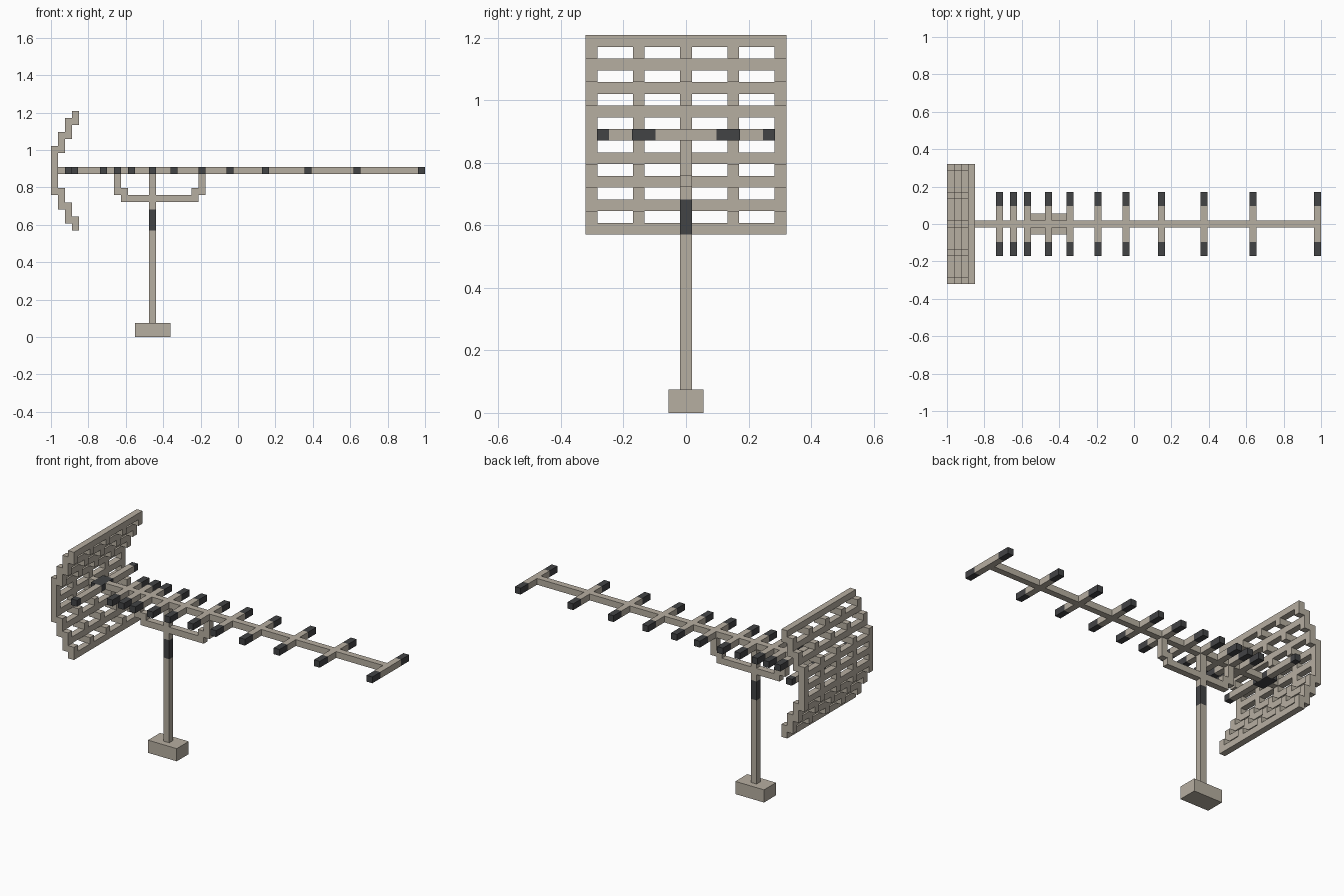
import bpy
import bmesh
from mathutils import Matrix, Vector

cube = bpy.data.objects.get("Cube")
if cube:
    bpy.data.objects.remove(cube, do_unlink=True)

U = 0.0375            # thickness of every bar
H = U / 2
BOOM_Z = 0.889        # centre height of the boom
LEFT = -1.0           # rear face of the reflector


def make_material(name, rgb):
    mat = bpy.data.materials.new(name)
    mat.use_nodes = True
    mat.diffuse_color = (*rgb, 1)
    mat.node_tree.nodes["Principled BSDF"].inputs["Base Color"].default_value = (*rgb, 1)
    return mat


TAN = make_material("warm grey metal", (0.47, 0.425, 0.355))
DARK = make_material("dark rubber", (0.055, 0.057, 0.06))


def blocks(name, boxes, mat):
    """One object from boxes given as (x range, y range, z range)."""
    bm = bmesh.new()
    for box in boxes:
        centre = Vector([(a + b) / 2 for a, b in box])
        size = [b - a for a, b in box]
        bmesh.ops.create_cube(bm, size=1,
                              matrix=Matrix.Translation(centre) @ Matrix.Diagonal((*size, 1)))
    mesh = bpy.data.meshes.new(name)
    bm.to_mesh(mesh)
    bm.free()
    mesh.materials.append(mat)
    obj = bpy.data.objects.new(name, mesh)
    bpy.context.collection.objects.link(obj)


def around(c, half=H):
    return (c - half, c + half)


def both_sides(x, y0, y1, z):
    return [(x, (y0, y1), z), (x, (-y1, -y0), z)]


MID = around(0)
BOOM = around(BOOM_Z)

# Base and mast with its dark sleeve
MAST_X = -0.456
mast = around(MAST_X)
blocks("base", [(around(MAST_X, 0.094), around(0, 0.056), (0, 0.075))], TAN)
blocks("mast", [(mast, MID, (0.075, 0.57)), (mast, MID, (0.682, BOOM[0]))], TAN)
blocks("mast_sleeve", [(mast, MID, (0.57, 0.682))], DARK)

# Boom, broken only by the feed block
feed_x = (LEFT + 2 * U, LEFT + 4 * U - 0.005)
blocks("boom", [((LEFT + U, feed_x[0]), MID, BOOM), ((feed_x[1], 1), MID, BOOM)], TAN)
blocks("feed_block", [(feed_x, around(0, 0.056), BOOM)], DARK)

# Driven element with dark tips
drive_x = (feed_x[1] - U, feed_x[1])
blocks("driven_element", both_sides(drive_x, 0.056, 0.247, BOOM), TAN)
blocks("driven_tips", both_sides(drive_x, 0.247, 0.285, BOOM), DARK)

# Cross elements along the boom
for i, x in enumerate((-0.72, -0.645, -0.57, MAST_X, -0.343, -0.192,
                       -0.042, 0.147, 0.373, 0.637, 1 - H)):
    blocks(f"element_{i + 1}", [(around(x), around(0, 0.097), BOOM)], TAN)
    blocks(f"element_tips_{i + 1}", both_sides(around(x), 0.097, 0.172, BOOM), DARK)

# Stepped cradle under the boom
ARM_L, ARM_R, LOW = -0.663, -0.174, 0.722
cradle = [((ARM_L + U, ARM_R - U), MID, (LOW, LOW + U))]
for a, d in ((ARM_L, 1), (ARM_R, -1)):
    cradle.append((tuple(sorted((a, a + d * U))), MID, (LOW + U, BOOM[0])))
    cradle.append((tuple(sorted((a + d * U, a + 2 * d * U))), MID, (LOW + U, LOW + 2 * U)))
blocks("cradle", cradle, TAN)

# Reflector: rails on even rows, posts between them, stepping forward outwards
HALF = 0.321
rails, posts = [], []
for row in range(-8, 9):
    z = around(BOOM_Z + row * U)
    step = max(0, (abs(row) - 2) // 2)
    x0 = LEFT + step * U
    if row % 2 == 0:
        rails.append(((x0, x0 + U), (-HALF, HALF), z))
    else:
        # posts at a step are two bars deep so the rails connect
        depth = 2 * U if abs(row) >= 3 else U
        for k in range(-2, 3):
            y = around(k * (HALF - H) / 2)
            posts.append(((x0, x0 + depth), y, z))
blocks("reflector_rails", rails, TAN)
blocks("reflector_posts", posts, TAN)
